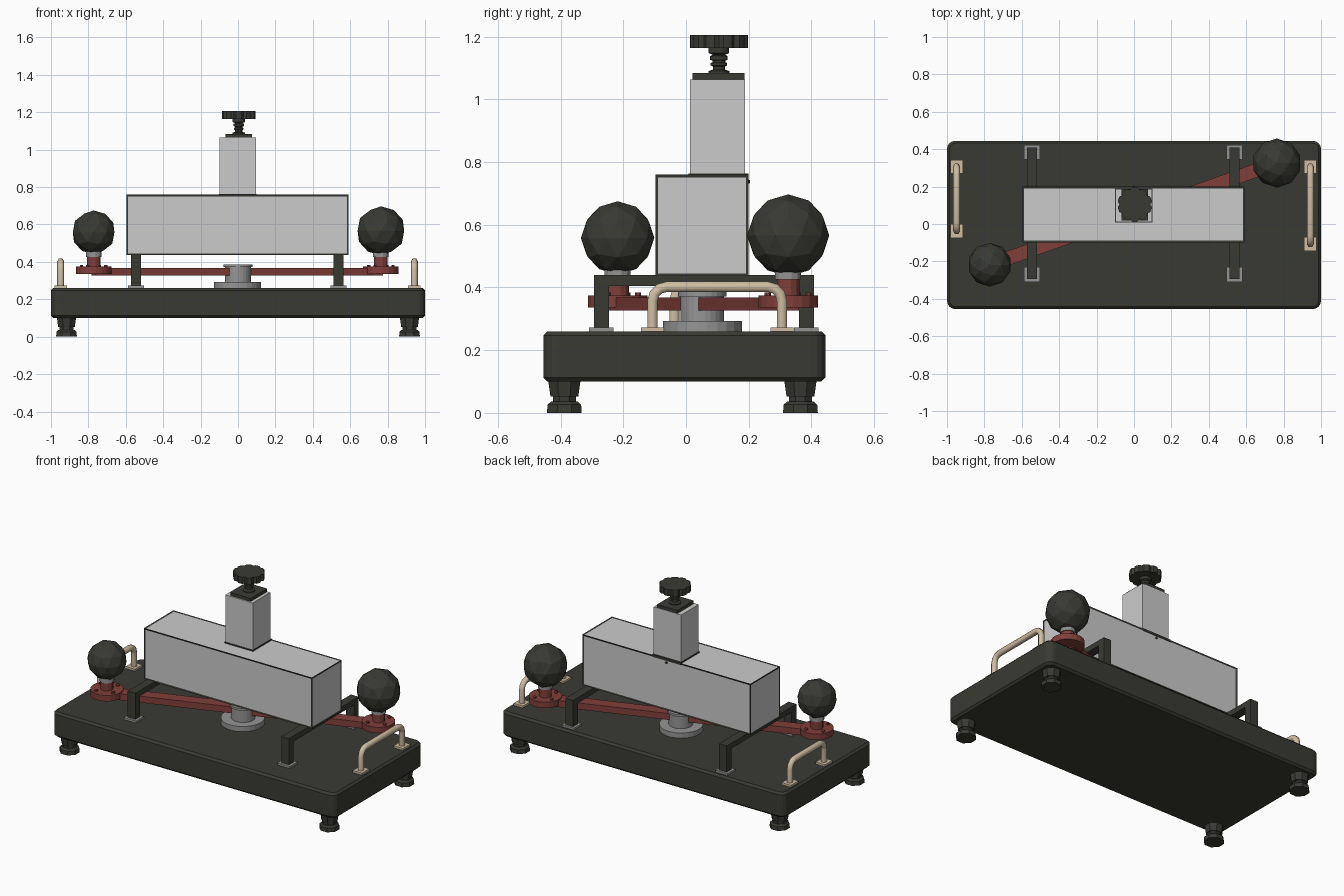
import bpy, bmesh
from math import sin, cos, pi, atan2, hypot
from mathutils import Vector, Matrix

cube = bpy.data.objects.get("Cube")
if cube:
    bpy.data.objects.remove(cube, do_unlink=True)


def material(name, rgb):
    m = bpy.data.materials.new(name)
    m.use_nodes = True
    m.diffuse_color = (*rgb, 1)
    m.node_tree.nodes["Principled BSDF"].inputs["Base Color"].default_value = (*rgb, 1)
    return m


DARK = material("dark olive", (0.042, 0.042, 0.034))
PANEL = material("light grey", (0.6, 0.6, 0.6))
STEEL = material("steel grey", (0.3, 0.3, 0.3))
RED = material("dull red", (0.22, 0.05, 0.042))
BEIGE = material("beige", (0.62, 0.51, 0.36))


def finish(name, bm, *mats):
    bmesh.ops.recalc_face_normals(bm, faces=bm.faces)
    mesh = bpy.data.meshes.new(name)
    bm.to_mesh(mesh)
    bm.free()
    for m in mats:
        mesh.materials.append(m)
    ob = bpy.data.objects.new(name, mesh)
    bpy.context.collection.objects.link(ob)
    return ob


def box(name, mat, x, y, z, rot=0):
    """Box from (min, max) ranges, turned about its own vertical axis."""
    bm = bmesh.new()
    size = [r[1] - r[0] for r in (x, y, z)]
    mid = [(r[0] + r[1]) / 2 for r in (x, y, z)]
    mtx = Matrix.Translation(mid) @ Matrix.Rotation(rot, 4, "Z") @ Matrix.Diagonal((*size, 1))
    bmesh.ops.create_cube(bm, size=1, matrix=mtx)
    return finish(name, bm, mat)


def lathe(name, mat, x, y, profile, sides=16):
    """Turned part from (radius, height) pairs, capped at both ends."""
    bm = bmesh.new()
    rings = []
    for r, z in profile:
        rings.append([bm.verts.new((x + r * cos(a), y + r * sin(a), z))
                      for a in ((i + 0.5) * 2 * pi / sides for i in range(sides))])
    for low, high in zip(rings, rings[1:]):
        for i in range(sides):
            j = (i + 1) % sides
            bm.faces.new((low[i], low[j], high[j], high[i]))
    bm.faces.new(rings[0])
    bm.faces.new(rings[-1])
    return finish(name, bm, mat)


# Base slab: rounded corners, chamfered rims
bm = bmesh.new()
bmesh.ops.create_cube(bm, size=1, matrix=Matrix.Translation((0, -0.005, 0.18))
                      @ Matrix.Diagonal((2, 0.9, 0.16, 1)))
upright = [e for e in bm.edges if abs(e.verts[0].co.z - e.verts[1].co.z) > 0.1]
bmesh.ops.bevel(bm, geom=upright, offset=0.045, segments=4, profile=0.5, affect="EDGES")
rims = [e for e in bm.edges if abs(e.verts[0].co.z - e.verts[1].co.z) < 0.01]
bmesh.ops.bevel(bm, geom=rims, offset=0.013, segments=1, affect="EDGES")
finish("base", bm, DARK)

# Levelling feet
for sx, side in ((1, "left"), (-1, "right")):
    for y, end in ((-0.388, "front"), (0.365, "back")):
        lathe(f"{end}_{side}_foot", DARK, sx * 0.917, y,
              [(0.06, 0), (0.058, 0.026), (0.046, 0.036), (0.04, 0.036), (0.04, 0.052),
               (0.048, 0.052), (0.056, 0.105)], 8)

# Portal brackets that carry the housing
for x, side in ((0.538, "left"), (-0.546, "right")):
    span = (x - 0.027, x + 0.027)
    box(f"{side}_bracket_beam", DARK, span, (-0.293, 0.408), (0.405, 0.44))
    for y, end in ((-0.27, "front"), (0.383, "back")):
        box(f"{side}_bracket_{end}_leg", DARK, span, (y - 0.023, y + 0.025), (0.26, 0.41))
        box(f"{side}_bracket_{end}_pad", STEEL, (x - 0.043, x + 0.043),
            (y - 0.039, y + 0.039), (0.255, 0.273))

# Housing: dark frame with recessed light panels
bm = bmesh.new()
bmesh.ops.create_cube(bm, size=1, matrix=Matrix.Translation((-0.002, 0.051, 0.598))
                      @ Matrix.Diagonal((1.188, 0.298, 0.324, 1)))
faces = list(bm.faces)
bmesh.ops.inset_individual(bm, faces=faces, thickness=0.013, depth=-0.003)
for f in faces:
    f.material_index = 1
finish("housing", bm, DARK, PANEL)

# Column with base plate and cap
box("column_base_plate", DARK, (-0.102, 0.1), (0.008, 0.2), (0.75, 0.764))
box("column", PANEL, (-0.098, 0.096), (0.012, 0.188), (0.76, 1.064))
box("column_cap", DARK, (-0.068, 0.075), (0.02, 0.186), (1.062, 1.084))
bm = bmesh.new()
bmesh.ops.create_icosphere(bm, subdivisions=1, radius=0.008,
                           matrix=Matrix.Translation((0, 0.198, 0.738)))
finish("housing_back_pin", bm, DARK)

# Clamp screw and lobed knob
lathe("clamp_screw", DARK, 0.004, 0.105,
      [(0.035, 1.08), (0.035, 1.09), (0.02, 1.095), (0.02, 1.105), (0.027, 1.108),
       (0.027, 1.116), (0.021, 1.118), (0.021, 1.124), (0.029, 1.126), (0.029, 1.138),
       (0.02, 1.142), (0.034, 1.148), (0.034, 1.166)], 12)
bm = bmesh.new()
outline = []
lobes = 10
for i in range(lobes * 4):
    a = i * 2 * pi / (lobes * 4)
    r = 0.082 if i % 4 == 0 else 0.092
    outline.append(bm.verts.new((0.004 + r * cos(a), 0.105 + r * sin(a), 1.164)))
bottom = bm.faces.new(outline)
top = bmesh.ops.extrude_face_region(bm, geom=[bottom])
bmesh.ops.translate(bm, vec=(0, 0, 0.042),
                    verts=[v for v in top["geom"] if isinstance(v, bmesh.types.BMVert)])
finish("clamp_knob", bm, DARK)

# Central pivot
lathe("pivot_flange", STEEL, -0.003, 0.052, [(0.127, 0.255), (0.127, 0.293)], 24)
lathe("pivot_post", STEEL, 0, 0.052, [(0.07, 0.29), (0.07, 0.372), (0.078, 0.372),
                                      (0.078, 0.386)], 24)

# Swing arm
right_end, left_end = Vector((-0.772, -0.218)), Vector((0.764, 0.326))
delta, mid = left_end - right_end, (left_end + right_end) / 2
angle = atan2(delta.y, delta.x)
half = hypot(*delta) / 2
box("swing_arm", RED, (mid.x - half, mid.x + half), (mid.y - 0.037, mid.y + 0.037),
    (0.327, 0.368), angle)

# Arm ends: disc, bolts, stem, collar and faceted ball
for end, side, radius, height in ((right_end, "right", 0.117, 0.558),
                                  (left_end, "left", 0.131, 0.566)):
    lathe(f"{side}_arm_disc", RED, end.x, end.y, [(0.096, 0.336), (0.096, 0.374)], 20)
    lathe(f"{side}_stem", RED, end.x, end.y, [(0.037, 0.37), (0.037, 0.428)], 12)
    lathe(f"{side}_collar", STEEL, end.x, end.y, [(0.043, 0.426), (0.043, 0.46)], 12)
    for k in range(4):
        a = angle + pi / 4 + k * pi / 2
        lathe(f"{side}_disc_bolt_{k + 1}", RED, end.x + 0.072 * cos(a), end.y + 0.072 * sin(a),
              [(0.01, 0.37), (0.01, 0.384)], 6)
    bm = bmesh.new()
    bmesh.ops.create_icosphere(bm, subdivisions=2, radius=radius,
                               matrix=Matrix.Translation((end.x, end.y, height)))
    finish(f"{side}_ball", bm, DARK)


def handle(name, x, y0, y1):
    """Bent tube with a square pad under each leg."""
    curve = bpy.data.curves.new(name, "CURVE")
    curve.dimensions = "3D"
    curve.bevel_depth = 0.019
    curve.bevel_resolution = 1
    r, peak = 0.045, 0.402
    path = [(y0, 0.265)]
    path += [(y0 + r - r * cos(t), peak - r + r * sin(t)) for t in (0, pi / 6, pi / 3, pi / 2)]
    path += [(y1 - r + r * sin(t), peak - r + r * cos(t)) for t in (0, pi / 6, pi / 3, pi / 2)]
    path += [(y1, 0.265)]
    spline = curve.splines.new("POLY")
    spline.points.add(len(path) - 1)
    for p, (y, z) in zip(spline.points, path):
        p.co = (x, y, z, 1)
    curve.materials.append(BEIGE)
    ob = bpy.data.objects.new(name, curve)
    bpy.context.collection.objects.link(ob)
    for y, end in ((y0, "front"), (y1, "back")):
        box(f"{name}_{end}_pad", BEIGE, (x - 0.033, x + 0.033), (y - 0.037, y + 0.037),
            (0.255, 0.273))


# Carry handles
handle("left_handle", 0.943, -0.107, 0.306)
handle("right_handle", -0.948, -0.037, 0.306)
